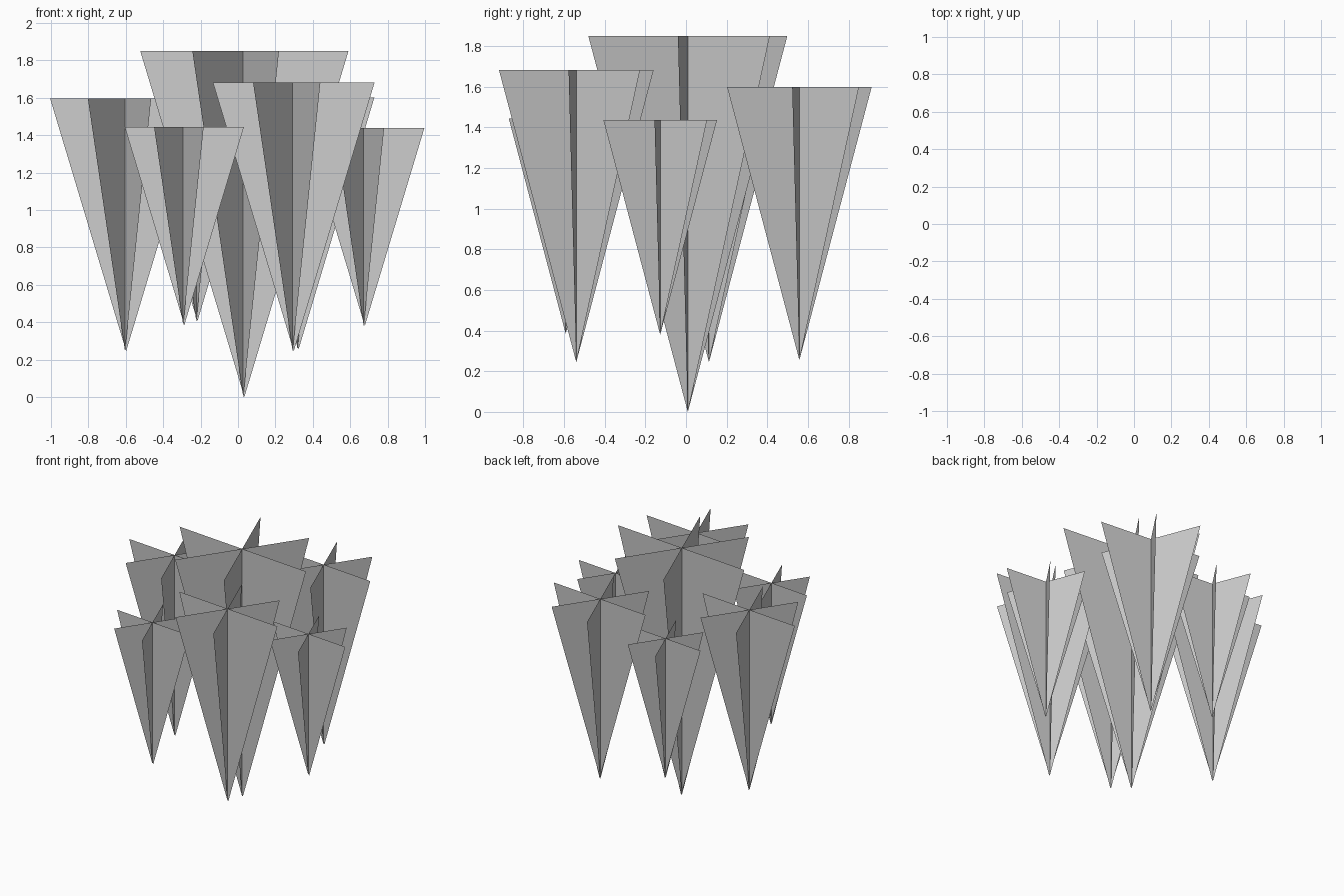
import bpy, math

if "Cube" in bpy.data.objects:
    bpy.data.objects.remove(bpy.data.objects["Cube"])

# Blade fan: heading in degrees, half width per unit of height
BLADES = [(-5, 0.302), (56, 0.263), (111.3, 0.284)]

# Clumps: x, y, tip height, top height
CLUMPS = [
    (0.028, 0.009, 0.00, 1.85),
    (0.292, -0.540, 0.245, 1.682),
    (-0.604, 0.113, 0.245, 1.595),
    (0.318, 0.558, 0.255, 1.60),
    (0.672, -0.127, 0.38, 1.438),
    (-0.293, -0.592, 0.385, 1.444),
    (-0.223, 0.560, 0.405, 1.45),
]


def crossed_blades(name, x, y, z0, z1):
    """Three flat triangles crossing on a vertical axis, points down."""
    verts, faces = [], []
    for i, (deg, ratio) in enumerate(BLADES):
        a = math.radians(deg)
        r = ratio * (z1 - z0)
        dx, dy = r * math.cos(a), r * math.sin(a)
        cx = x + (0.006 if i == 0 else 0)
        n = len(verts)
        verts += [(cx, y, z0), (cx + dx, y + dy, z1), (cx - dx, y - dy, z1)]
        faces.append((n, n + 1, n + 2))
    mesh = bpy.data.meshes.new(name)
    mesh.from_pydata(verts, [], faces)
    obj = bpy.data.objects.new(name, mesh)
    bpy.context.collection.objects.link(obj)


# Central tall clump and the ring of six around it
for i, c in enumerate(CLUMPS):
    crossed_blades("centre_clump" if i == 0 else f"outer_clump_{i}", *c)
